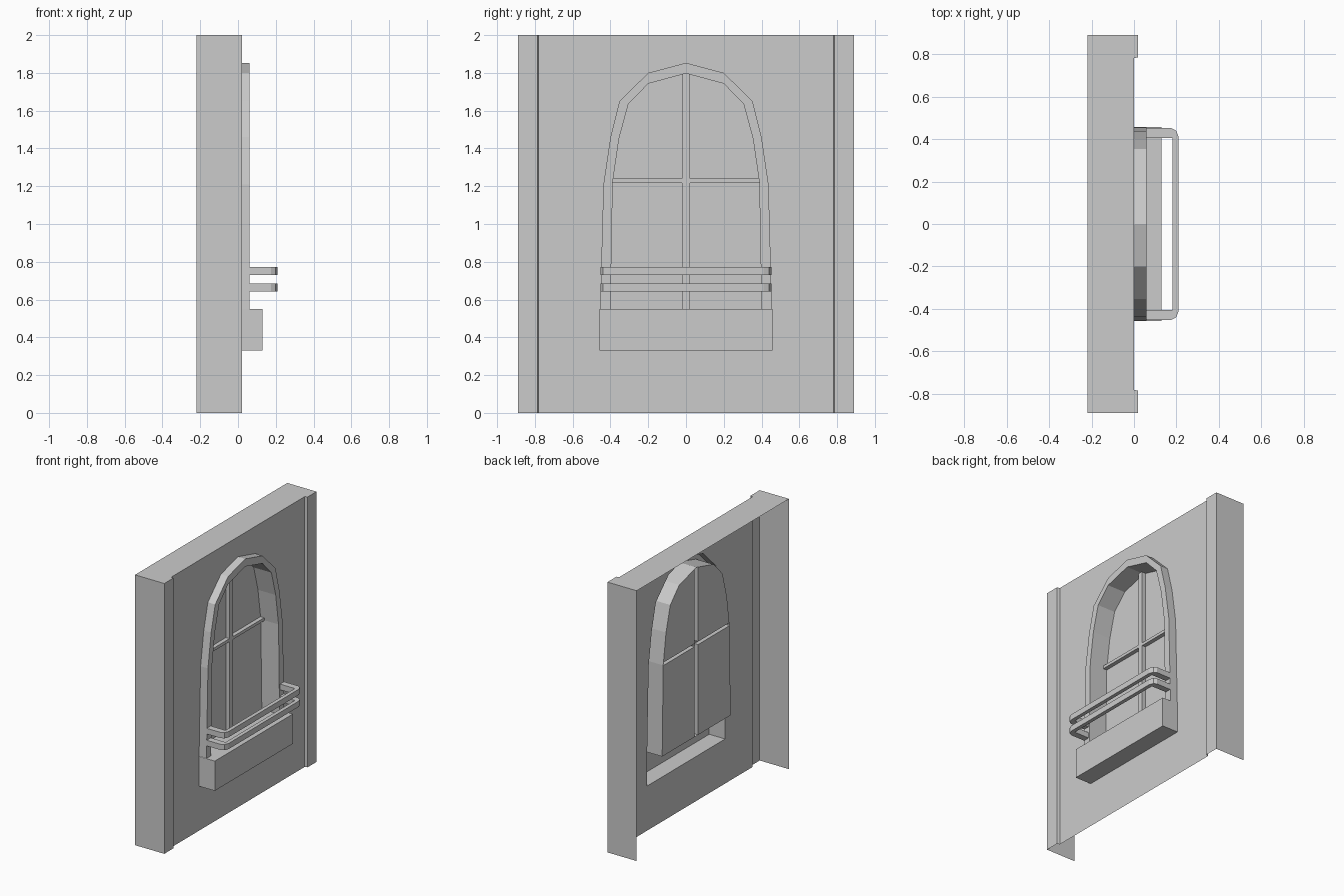
import bpy, bmesh

if "Cube" in bpy.data.objects:
    bpy.data.objects.remove(bpy.data.objects["Cube"])

OUTER = [(.455, .55), (.437, 1.21), (.40, 1.46), (.352, 1.65), (.20, 1.80), (0, 1.853)]
INNER = [(.40, .55), (.388, 1.22), (.355, 1.45), (.305, 1.635), (.20, 1.743), (0, 1.797)]
FRONT, PANE = .06, -.085


def make(name, faces):
    """Build an object from lists of face corner points, welding shared corners."""
    bm = bmesh.new()
    for f in faces:
        bm.faces.new([bm.verts.new(p) for p in f])
    bmesh.ops.remove_doubles(bm, verts=bm.verts, dist=.0001)
    return finish(name, bm)


def finish(name, bm):
    me = bpy.data.meshes.new(name)
    bm.to_mesh(me)
    bm.free()
    ob = bpy.data.objects.new(name, me)
    bpy.context.collection.objects.link(ob)
    return ob


def arch(half, x):
    full = half + [(-y, z) for y, z in half[-2::-1]]
    return [(x, y, z) for y, z in full]


def strip(a, b):
    return [(a[i], a[i + 1], b[i + 1], b[i]) for i in range(len(a) - 1)]


def mirrored(f):
    return [(x, -y, z) for x, y, z in f][::-1]


# Wall shell: edge returns, raised side strips, top cap and arched opening (back and bottom open)
left = [(-.22, -.89), (.02, -.89), (.02, -.785), (.0, -.78)]
side = strip([(x, y, 0) for x, y in left], [(x, y, 2) for x, y in left])
half_wall = [(0, y, z) for y, z in
             [(0, 0), (.78, 0), (.78, 2), (0, 2)] + OUTER[::-1] + [(.455, .33), (0, .33)]]
cap = [(x, y, 2) for x, y in left + [(x, -y) for x, y in left[::-1]]]
make("wall", side + [mirrored(f) for f in side] + [half_wall, mirrored(half_wall), cap])

# Arched frame: outer side, front ring and deep reveal
o0, o1 = arch(OUTER, 0), arch(OUTER, FRONT)
i1, i0 = arch(INNER, FRONT), arch(INNER, PANE)
make("window_frame", strip(o0, o1) + strip(o1, i1) + strip(i1, i0))

# Sill box below the window, open at the back
w, zb, zt, d = .457, .33, .55, .13
box_side = [(0, w, zb), (0, w, zt), (d, w, zt), (d, w, zb)]
make("sill_box", [
    box_side, mirrored(box_side),
    [(d, -w, zb), (d, w, zb), (d, w, zt), (d, -w, zt)],
    [(0, -w, zb), (0, w, zb), (d, w, zb), (d, -w, zb)],
    [(FRONT, -w, zt), (d, -w, zt), (d, w, zt), (FRONT, w, zt)],
    [(PANE, -.4, zt), (FRONT, -.4, zt), (FRONT, .4, zt), (PANE, .4, zt)]])

# Window pane with glazing bars pushed forward
bm = bmesh.new()
bm.faces.new([bm.verts.new(p) for p in arch(INNER, PANE)])
for co, no in [((0, -.02, 0), (0, 1, 0)), ((0, .02, 0), (0, 1, 0)),
               ((0, 0, 1.218), (0, 0, 1)), ((0, 0, 1.24), (0, 0, 1))]:
    bmesh.ops.bisect_plane(bm, geom=bm.verts[:] + bm.edges[:] + bm.faces[:],
                           plane_co=co, plane_no=no)
bars = []
for f in bm.faces:
    c = f.calc_center_median()
    if abs(c.y) < .02 or 1.218 < c.z < 1.24:
        bars.append(f)
new = bmesh.ops.extrude_face_region(bm, geom=bars)["geom"]
bmesh.ops.translate(bm, vec=(.03, 0, 0),
                    verts=[v for v in new if isinstance(v, bmesh.types.BMVert)])
old = [f for f in bars if f.is_valid]
if old:
    bmesh.ops.delete(bm, geom=old, context='FACES_ONLY')
finish("window_pane", bm)

# Two U-shaped guard rails with rounded outer corners
arm = [(FRONT, -.452), (.175, -.452), (.198, -.44), (.21, -.41)]
plan = arm + [(x, -y) for x, y in arm[::-1]] + [(FRONT, .405), (.182, .405),
                                                (.182, -.405), (FRONT, -.405)]
for name, z0 in (("lower_rail", .642), ("upper_rail", .73)):
    lo = [(x, y, z0) for x, y in plan]
    hi = [(x, y, z0 + .042) for x, y in plan]
    make(name, strip(lo + lo[:1], hi + hi[:1]) + [lo[::-1], hi])
